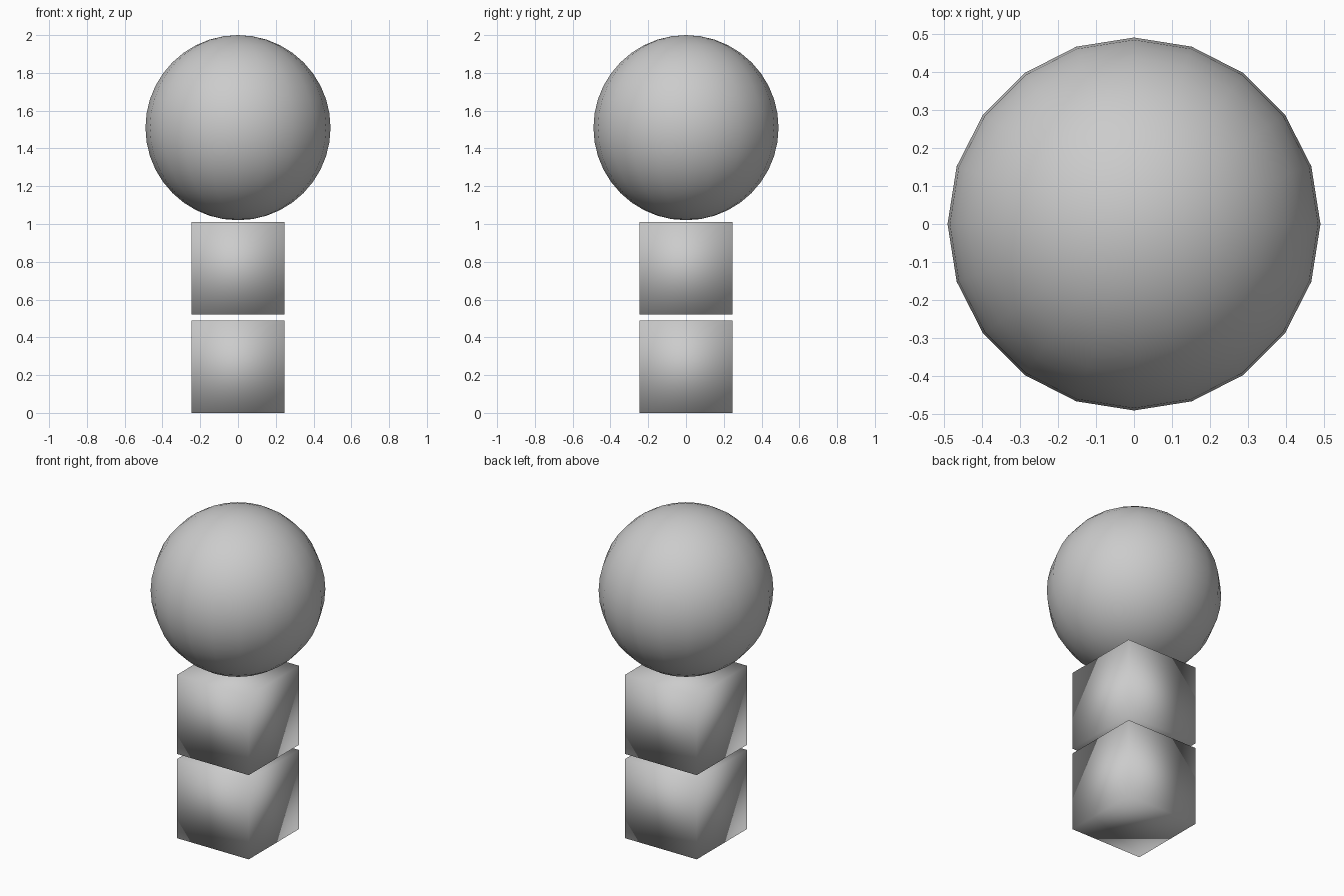
import bpy

if "Cube" in bpy.data.objects:
    bpy.data.objects.remove(bpy.data.objects["Cube"])

grey = bpy.data.materials.new("plain grey")
grey.diffuse_color = (0.6, 0.6, 0.6, 1)
grey.use_nodes = True
grey.node_tree.nodes["Principled BSDF"].inputs["Base Color"].default_value = grey.diffuse_color

SIDE = 0.49      # block edge length, also the ball radius


def finish(name):
    """Name the new part, colour it and shade it smooth all over."""
    part = bpy.context.object
    part.name = name
    part.data.materials.append(grey)
    for face in part.data.polygons:
        face.use_smooth = True


# Two stacked, separated blocks
for name, base in (("lower_block", 0.0), ("upper_block", 0.521)):
    bpy.ops.mesh.primitive_cube_add(size=SIDE, location=(0, 0, base + SIDE / 2))
    finish(name)

# Ball hovering just above the blocks
bpy.ops.mesh.primitive_uv_sphere_add(segments=20, ring_count=20, radius=SIDE,
                                     location=(0, 0, 2 - SIDE))
finish("ball")
